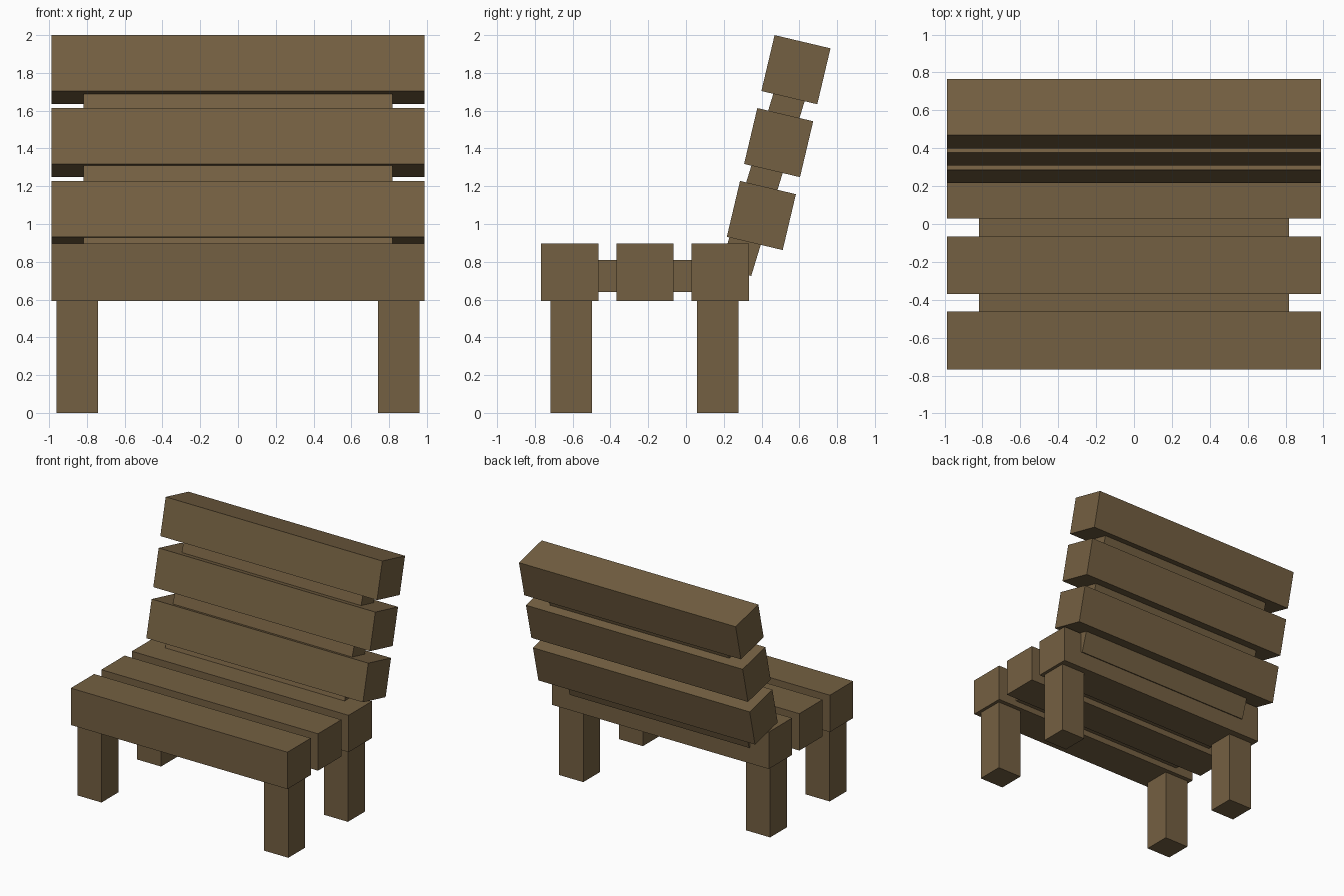
import bpy
import math

if "Cube" in bpy.data.objects:
    bpy.data.objects.remove(bpy.data.objects["Cube"])

wood = bpy.data.materials.new("brown wood")
wood.diffuse_color = (0.175, 0.117, 0.054, 1.0)
wood.use_nodes = True
wood.node_tree.nodes["Principled BSDF"].inputs["Base Color"].default_value = wood.diffuse_color


def box(name, center, size, tilt=0.0):
    """Box of full size, leaning back by tilt degrees."""
    bpy.ops.mesh.primitive_cube_add(size=1, location=center)
    ob = bpy.context.object
    ob.name = name
    ob.scale = size
    ob.rotation_euler = (math.radians(-tilt), 0, 0)
    bpy.ops.object.transform_apply(location=False, rotation=True, scale=True)
    ob.data.materials.append(wood)
    return ob


BEAM = 0.304   # square section of the thick slats
WIDTH = 1.976

# Seat slats
for i in range(3):
    box(f"seat_slat_{i + 1}", (0, -0.615 + i * 0.398, 0.744), (WIDTH, BEAM, BEAM))

# Board running through the seat slats
box("seat_board", (0, -0.215, 0.725), (1.636, 0.80, 0.168))

# Back slats, leaning back
for i in range(3):
    box(f"back_slat_{i + 1}", (0, 0.399 + i * 0.0915, 1.045 + i * 0.386),
        (WIDTH, BEAM, BEAM), 13.3)

# Board running through the back slats, leaning slightly more
lean, length = math.radians(17), 1.08
box("back_board",
    (0, 0.264 + math.sin(lean) * length / 2, 0.75 + math.cos(lean) * length / 2),
    (1.636, 0.17, length), 17)

# Legs
for side, x in (("left", -0.852), ("right", 0.852)):
    for end, y in (("front", -0.608), ("back", 0.168)):
        box(f"{end}_{side}_leg", (x, y, 0.30), (0.22, 0.22, 0.60))
